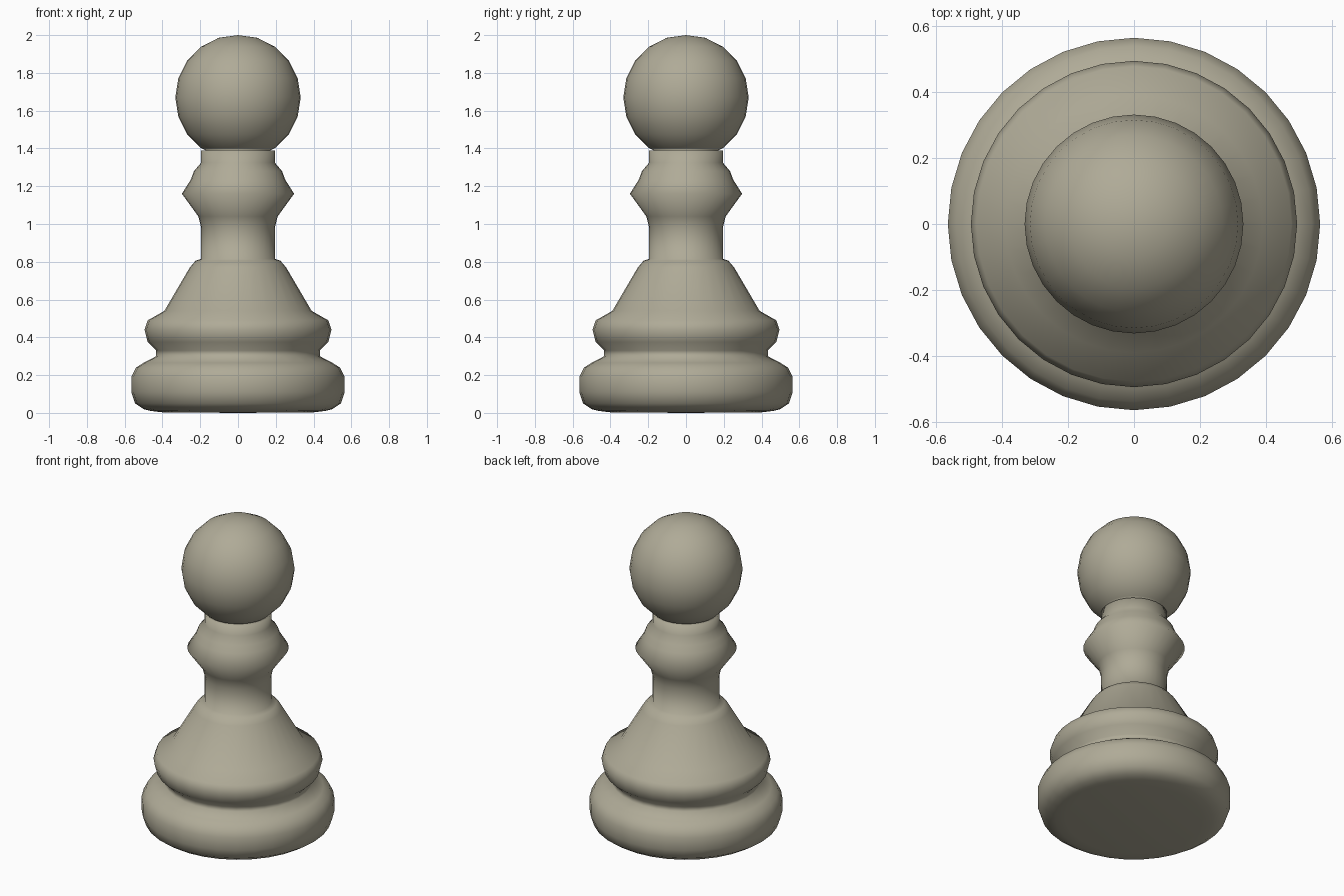
import bpy, bmesh
from math import sin, cos, pi, radians

if "Cube" in bpy.data.objects:
    bpy.data.objects.remove(bpy.data.objects["Cube"])

SIDES = 32


def lathe(name, profile):
    """Revolve an (r, z) profile, listed bottom to top, into one smooth skin."""
    bm = bmesh.new()
    rings = []
    for r, z in profile:
        if r < 1e-5:
            rings.append([bm.verts.new((0, 0, z))])
        else:
            rings.append([bm.verts.new((r * cos(2 * pi * i / SIDES),
                                        r * sin(2 * pi * i / SIDES), z))
                          for i in range(SIDES)])
    for low, high in zip(rings, rings[1:]):
        for i in range(SIDES):
            j = (i + 1) % SIDES
            if len(low) == 1:
                bm.faces.new((low[0], high[j], high[i]))
            elif len(high) == 1:
                bm.faces.new((low[i], low[j], high[0]))
            else:
                bm.faces.new((low[i], low[j], high[j], high[i]))
    for face in bm.faces:
        face.smooth = True
    mesh = bpy.data.meshes.new(name)
    bm.to_mesh(mesh)
    bm.free()
    obj = bpy.data.objects.new(name, mesh)
    bpy.context.collection.objects.link(obj)
    return obj


# Base disc with rounded rim, up to the groove
base = [(0, 0), (0.40, 0.003), (0.46, 0.01), (0.50, 0.02), (0.545, 0.05),
        (0.565, 0.11), (0.565, 0.19), (0.54, 0.24), (0.50, 0.265),
        (0.433, 0.30), (0.433, 0.33)]

# Bulging ring and cone-shaped skirt
skirt = [(0.478, 0.375), (0.495, 0.44), (0.478, 0.49), (0.39, 0.54),
         (0.255, 0.77), (0.225, 0.805), (0.195, 0.815)]

# Stem with its flared collar
neck = [(0.195, 0.98), (0.21, 1.04), (0.297, 1.16), (0.25, 1.235),
        (0.233, 1.28), (0.195, 1.325), (0.195, 1.39), (0.17, 1.39)]

# Ball head
centre, radius = 1.67, 0.332
head = [(radius * cos(radians(a)), centre + radius * sin(radians(a)))
        for a in range(-54, 90, 18)] + [(0, 2.0)]

pawn = lathe("pawn_piece", base + skirt + neck + head)

# Warm grey-olive finish
finish = bpy.data.materials.new("warm_grey")
finish.diffuse_color = (0.43, 0.405, 0.31, 1)
finish.use_nodes = True
finish.node_tree.nodes["Principled BSDF"].inputs["Base Color"].default_value = finish.diffuse_color
pawn.data.materials.append(finish)
